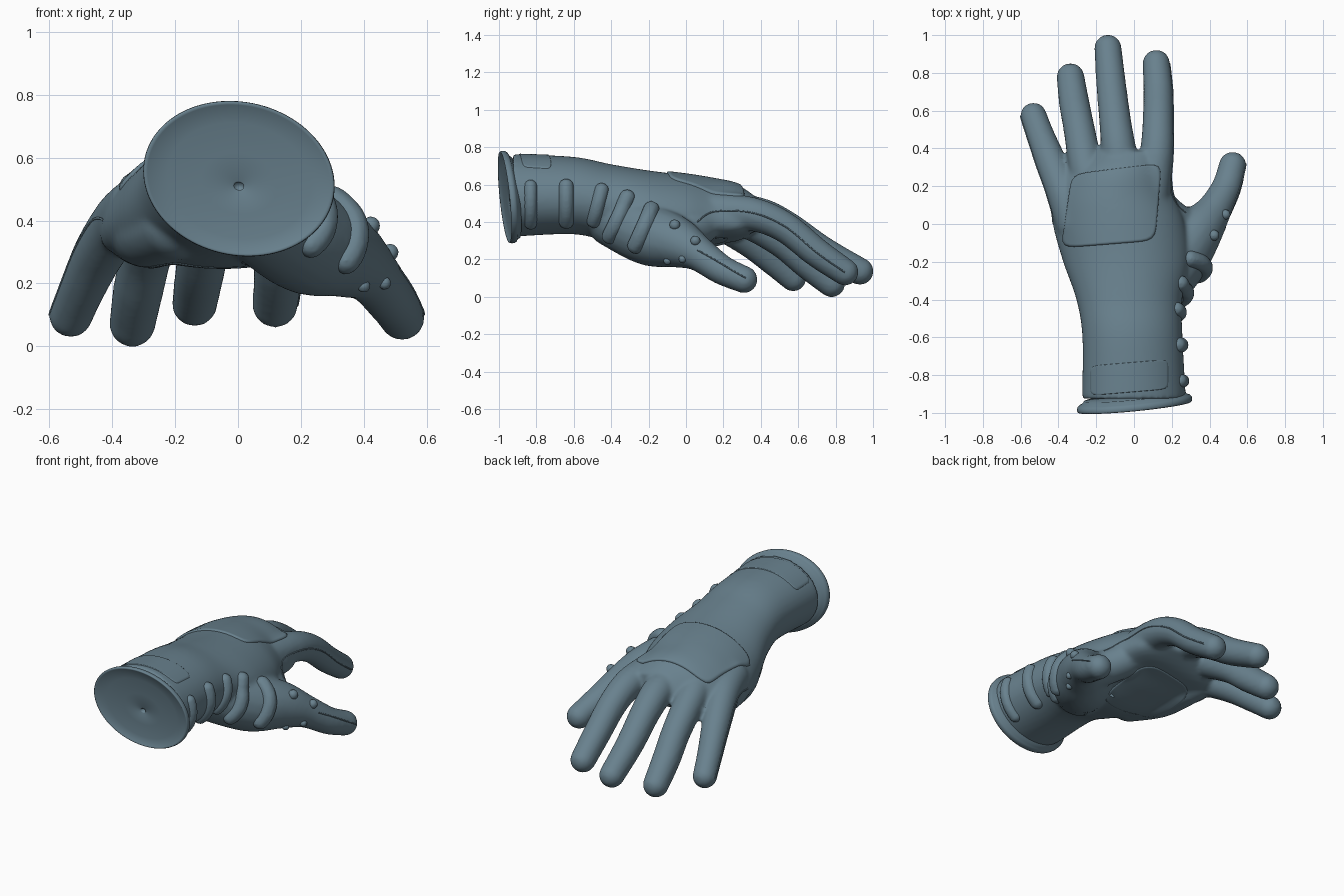
import bpy, bmesh, math
from mathutils import Vector, Matrix
from mathutils.bvhtree import BVHTree

cube = bpy.data.objects.get("Cube")
if cube:
    bpy.data.objects.remove(cube, do_unlink=True)

# One slate blue material for the whole glove
COLOUR = (0.14, 0.22, 0.27, 1)
slate = bpy.data.materials.new("slate_blue")
slate.use_nodes = True
slate.diffuse_color = COLOUR
bsdf = next(n for n in slate.node_tree.nodes if n.type == 'BSDF_PRINCIPLED')
bsdf.inputs["Base Color"].default_value = COLOUR


def add_object(name, data):
    obj = bpy.data.objects.new(name, data)
    bpy.context.collection.objects.link(obj)
    data.materials.append(slate)
    return obj


def mesh_object(name, bm):
    bmesh.ops.recalc_face_normals(bm, faces=bm.faces)
    for f in bm.faces:
        f.smooth = True
    mesh = bpy.data.meshes.new(name)
    bm.to_mesh(mesh)
    bm.free()
    return add_object(name, mesh)


def fuse(obj, voxel, repeats):
    """Blend overlapping volumes into one smooth skin."""
    rm = obj.modifiers.new("fuse", 'REMESH')
    rm.mode = 'VOXEL'
    rm.voxel_size = voxel
    rm.use_smooth_shade = True
    sm = obj.modifiers.new("soften", 'SMOOTH')
    sm.factor = 0.5
    sm.iterations = repeats


def spline(keys, steps):
    """Catmull-Rom curve through tuples of any length."""
    out = []
    for i in range(len(keys) - 1):
        a, b = keys[max(i - 1, 0)], keys[i]
        c, d = keys[i + 1], keys[min(i + 2, len(keys) - 1)]
        for s in range(steps):
            t = s / steps
            out.append(tuple(
                0.5 * (2*q + (r-p)*t + (2*p-5*q+4*r-w)*t*t + (3*q-p-3*r+w)*t**3)
                for p, q, r, w in zip(a, b, c, d)))
    return out + [tuple(keys[-1])]


def loft(bm, rings):
    rows = [[bm.verts.new(p) for p in ring] for ring in rings]
    n = len(rows[0])
    for a, b in zip(rows, rows[1:]):
        for i in range(n):
            j = (i + 1) % n
            bm.faces.new((a[i], a[j], b[j], b[i]))
    bm.faces.new(rows[0])
    bm.faces.new(rows[-1])


def chain(bm, keys, steps, detail=3):
    """Rounded tube of overlapping balls along x, y, z, radius keys."""
    for x, y, z, r in spline(keys, steps):
        bmesh.ops.create_icosphere(bm, subdivisions=detail, radius=r,
                                   matrix=Matrix.Translation((x, y, z)))


# Wrist and palm: y, centre x, half width, top, bottom, tilt, edge droop
PALM = [
    (-.925, 0, .275, .762, .322, -.06, 0),
    (-.6, -.008, .265, .747, .335, -.06, 0),
    (-.4, -.025, .28, .708, .29, -.03, 0),
    (-.2, -.04, .335, .675, .25, 0, .03),
    (0, -.08, .35, .65, .27, .05, .06),
    (.15, -.11, .325, .625, .295, .08, .08),
    (.28, -.09, .285, .595, .315, .08, .08),
    (.385, -.03, .18, .525, .36, .05, .03),
]


def palm_ring(y, cx, hw, top, low, tilt, droop, n=64):
    ring = []
    for i in range(n):
        a = 2 * math.pi * i / n
        c, s = math.cos(a), math.sin(a)
        ring.append((cx + hw * c, y,
                     (top + low + (top - low) * s) / 2 + tilt * hw * c - droop * c * c))
    return ring


# Rounded volumes: x, y, z, radius
DIGITS = [
    [(.08, .12, .46, .105), (.118, .36, .44, .091), (.127, .53, .37, .083),
     (.128, .7, .235, .079), (.118, .85, .132, .073)],
    [(-.06, .15, .46, .105), (-.08, .38, .44, .094), (-.098, .53, .378, .086),
     (-.12, .73, .245, .08), (-.138, .93, .136, .073)],
    [(-.2, .1, .46, .105), (-.25, .28, .425, .093), (-.29, .5, .3, .084),
     (-.318, .65, .175, .081), (-.336, .778, .071, .074)],
    [(-.31, 0, .44, .105), (-.37, .16, .4, .092), (-.44, .33, .3, .083),
     (-.495, .47, .185, .074), (-.532, .573, .098, .07)],
    # Thumb with its root
    [(.08, -.38, .42, .16), (.215, -.2, .335, .168), (.322, -.06, .295, .138),
     (.415, .06, .235, .096), (.488, .19, .145, .08), (.522, .31, .092, .073)],
    # Web between thumb and index finger
    [(.14, .08, .38, .1), (.24, 0, .32, .1), (.34, 0, .26, .095)],
    # Heel of the palm below the little finger
    [(-.2, -.28, .39, .115), (-.275, -.1, .365, .115), (-.31, .08, .355, .1),
     (-.34, .18, .36, .085)],
]
bm = bmesh.new()
loft(bm, [palm_ring(*k) for k in spline(PALM, 6)])
for digit in DIGITS:
    chain(bm, digit, 9)
hand = mesh_object("glove_hand", bm)
fuse(hand, 0.012, 7)

# Surface lookup used to lay details on the hand
bpy.context.view_layer.update()
skin = BVHTree.FromObject(hand, bpy.context.evaluated_depsgraph_get())
AXES = {'top': Vector((0, 0, 1)), 'below': Vector((0, 0, -1)),
        'left': Vector((1, 0, 0)), 'right': Vector((-1, 0, 0))}


def on_skin(side, u, v, lift=0.0):
    d = AXES[side]
    start = d * 3 + (Vector((u, v, 0)) if d.z else Vector((0, u, v)))
    hit, normal, _, _ = skin.ray_cast(start, -d)
    return hit + normal * lift if hit else None


# Flared cuff with a dished end and a small centre hole
CUFF = [(.88, .055), (.92, .04), (.97, .034), (1, .024), (1.005, .012), (1, .002),
        (.985, -.003), (.96, .002), (.75, .012), (.4, .02), (.065, .024), (.05, .026), (.05, .04)]
bm = bmesh.new()
rings = []
for k, dy in CUFF:
    ring = []
    for i in range(96):
        a = 2 * math.pi * i / 96
        x = .303 * k * math.cos(a)
        z = .245 * k * math.sin(a) - .08 * x
        ring.append((x + .003, -.967 + dy + .09 * x - .09 * z, z + .533 - .025 * (1 - k)))
    rings.append(ring)
loft(bm, rings)
mesh_object("cuff_rim", bm)


def patch(name, side, corners, lift, power=9):
    """Raised panel with rounded corners that follows the hand."""
    bm = bmesh.new()
    q = [Vector(c) for c in corners]
    rings = []
    for t, up in [(1, -.006), (.975, lift * .7), (.94, lift)] + \
                 [(k / 12, lift) for k in range(11, 0, -1)] + [(.01, lift)]:
        ring = []
        for i in range(80):
            a = 2 * math.pi * i / 80
            c, s = math.cos(a), math.sin(a)
            r = t / (abs(c) ** power + abs(s) ** power) ** (1 / power)
            u, v = (1 + r * c) / 2, (1 + r * s) / 2
            p = q[0].lerp(q[1], u).lerp(q[3].lerp(q[2], u), v)
            ring.append(on_skin(side, p.x, p.y, up))
        rings.append(ring)
    if all(p is not None for ring in rings for p in ring):
        loft(bm, rings)
        mesh_object(name, bm)
    else:
        bm.free()


patch("knuckle_panel", 'top', [(-.39, -.13), (.115, -.09), (.15, .325), (-.33, .265)], .01)
patch("wrist_strap", 'top', [(-.235, -.91), (.185, -.875), (.185, -.715), (-.235, -.75)], .004)
patch("palm_panel", 'below', [(-.29, -.2), (.11, -.2), (.09, .24), (-.29, .2)], .004, 4)

# Padded ribs on the thumb side: lower and upper ends in y, z, then radius
RIBS = [(-.83, .385, -.83, .595, .036), (-.64, .395, -.64, .595, .042),
        (-.495, .4, -.45, .575, .04), (-.415, .32, -.315, .535, .044),
        (-.275, .27, -.185, .475, .046)]
bm = bmesh.new()
for y0, z0, y1, z1, r in RIBS:
    for i in range(25):
        t = i / 24
        p = on_skin('left', y0 + (y1 - y0) * t, z0 + (z1 - z0) * t, -.01)
        if p:
            chain(bm, [(*p, r)], 1, 2)
# Small studs at the root of the thumb
for y, z, r in [(-.06, .385, .03), (.05, .3, .028), (-.02, .2, .022), (-.1, .19, .022)]:
    p = on_skin('left', y, z, -.002)
    if p:
        chain(bm, [(*p, r)], 1, 3)
ribs = mesh_object("side_ribs_and_studs", bm)
fuse(ribs, 0.007, 4)


def seam(name, side, keys):
    """Thin raised stitch line following the hand."""
    pts = [p for p in (on_skin(side, *k) for k in spline(keys, 8)) if p]
    curve = bpy.data.curves.new(name, 'CURVE')
    curve.dimensions = '3D'
    curve.bevel_depth = .004
    curve.bevel_resolution = 1
    line = curve.splines.new('POLY')
    line.points.add(len(pts) - 1)
    for point, p in zip(line.points, pts):
        point.co = (*p, 1)
    add_object(name, curve)


seam("index_seam", 'left', [(.06, .4), (.15, .455), (.35, .45), (.53, .375), (.7, .235), (.85, .13)])
seam("thumb_seam", 'left', [(.06, .25), (.15, .2), (.25, .14), (.32, .1)])
seam("little_finger_seam", 'right', [(0, .4), (.16, .4), (.33, .3), (.47, .185), (.57, .1)])
